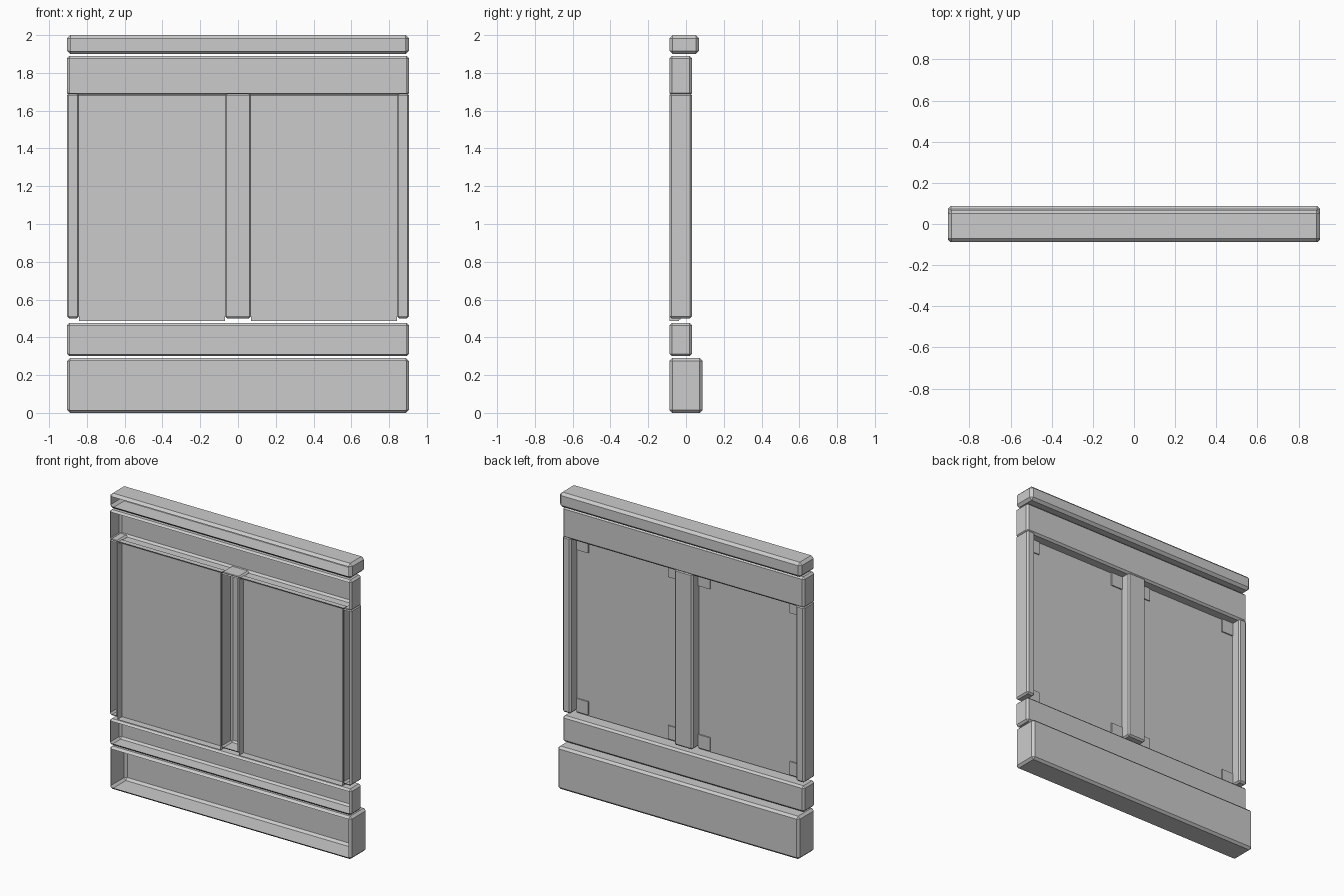
import bpy, bmesh

if "Cube" in bpy.data.objects:
    bpy.data.objects.remove(bpy.data.objects["Cube"])

BACK = -0.0875  # open rear plane of every piece


def shell(name, x0, x1, y0, y1, z0, z1, bevel=0.0):
    """Chamfered block with its rear (-y) face left open."""
    bm = bmesh.new()
    bmesh.ops.create_cube(bm, size=1.0)
    for v in bm.verts:
        v.co.x = x1 if v.co.x > 0 else x0
        v.co.y = y1 if v.co.y > 0 else y0
        v.co.z = z1 if v.co.z > 0 else z0
    if bevel:
        bmesh.ops.bevel(bm, geom=bm.edges[:], offset=bevel, offset_type='OFFSET',
                        segments=1, profile=0.5, affect='EDGES')
    bm.normal_update()
    rear = [f for f in bm.faces if f.normal.y < -0.99]
    bmesh.ops.delete(bm, geom=rear, context='FACES')
    mesh = bpy.data.meshes.new(name)
    bm.to_mesh(mesh)
    bm.free()
    obj = bpy.data.objects.new(name, mesh)
    bpy.context.collection.objects.link(obj)
    return obj


W = 0.905

# Full-width horizontal members: name, front y, z range, chamfer
for name, y1, z0, z1, b in [
    ("skirting_board", 0.0875, 0.0, 0.29, 0.015),
    ("lower_rail", 0.032, 0.30, 0.476, 0.013),
    ("upper_rail", 0.032, 1.68, 1.89, 0.013),
    ("cap_rail", 0.069, 1.90, 2.0, 0.017),
]:
    shell(name, -W, W, BACK, y1, z0, z1, b)

# Vertical stiles
for name, x0, x1 in [("left_stile", -W, -0.842),
                     ("centre_stile", -0.069, 0.069),
                     ("right_stile", 0.842, W)]:
    shell(name, x0, x1, BACK, 0.032, 0.50, 1.692, 0.011)

# Recessed panels with thin corner blocks
PANEL_Y = -0.038
for side, x0, x1 in [("left", -0.842, -0.069), ("right", 0.069, 0.842)]:
    shell(side + "_panel", x0, x1, BACK, PANEL_Y, 0.487, 1.685)
    for i, cx in enumerate((x0, x1 - 0.088)):
        for j, cz in enumerate((0.495, 1.59)):
            shell(f"{side}_corner_block_{i}{j}", cx, cx + 0.088,
                  PANEL_Y, PANEL_Y + 0.008, cz, cz + 0.09)
